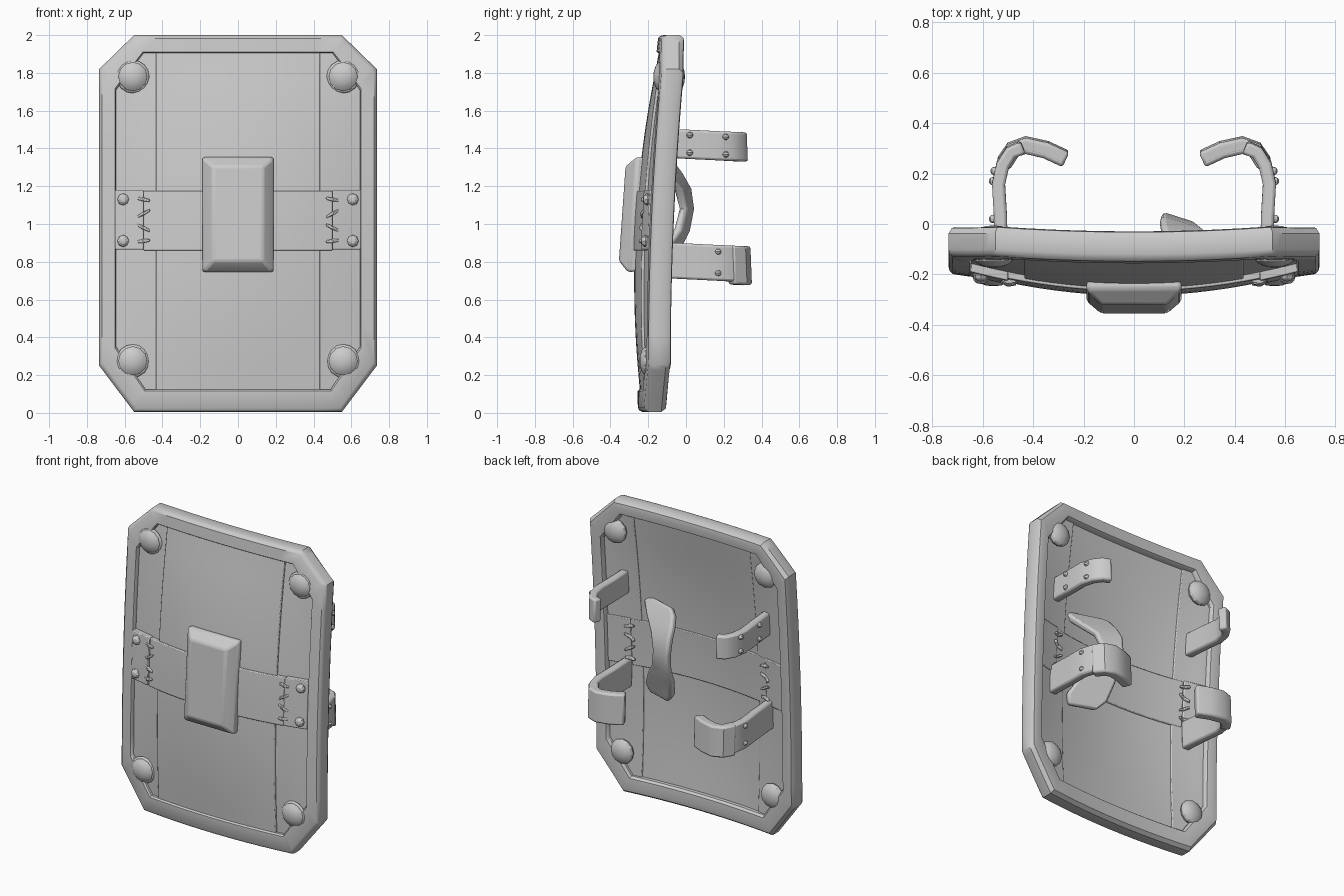
import bpy, bmesh, math
from mathutils import Vector, Matrix

if "Cube" in bpy.data.objects:
    bpy.data.objects.remove(bpy.data.objects["Cube"])


def surf(x, z, d):
    """Curved shield: back surface of the rim at (x, z), moved forward by d."""
    base = -0.078 + 0.086 * ((z - 0.3) / 1.7) ** 2
    bow = (0.062 - 0.013 * z) * (1 - (x / 0.735) ** 2)
    return Vector((x, base - bow - d, z))


def plate(x, z, d):
    """Bulging field inside the rim; d is measured forward from its front."""
    bulge = 0.05 * max(0, 1 - (x / 0.65) ** 2) * max(0, 1 - ((z - 1) / 0.9) ** 2)
    return surf(x, z, 0.094 + bulge + d)


def finish(name, bm, bevel=0.0, angle=35):
    bmesh.ops.recalc_face_normals(bm, faces=bm.faces)
    me = bpy.data.meshes.new(name)
    bm.to_mesh(me)
    bm.free()
    ob = bpy.data.objects.new(name, me)
    bpy.context.collection.objects.link(ob)
    if bevel:
        mod = ob.modifiers.new("bevel", "BEVEL")
        mod.width, mod.segments, mod.limit_method = bevel, 2, "ANGLE"
        mod.angle_limit = math.radians(40)
    bpy.ops.object.select_all(action="DESELECT")
    ob.select_set(True)
    bpy.context.view_layer.objects.active = ob
    bpy.ops.object.shade_smooth_by_angle(angle=math.radians(angle))
    return ob


def loft(name, rings, closed=False, bevel=0.0):
    bm = bmesh.new()
    vs = [[bm.verts.new(p) for p in r] for r in rings]
    n, m = len(vs), len(vs[0])
    for i in range(n if closed else n - 1):
        a, b = vs[i], vs[(i + 1) % n]
        for j in range(m):
            k = (j + 1) % m
            bm.faces.new((a[j], a[k], b[k], b[j]))
    if not closed:
        bm.faces.new(vs[0])
        bm.faces.new(vs[-1])
    return finish(name, bm, bevel)


def ribbon(name, path, wdir, widths, thick, bevel=0.012):
    """Flat strap swept along a path."""
    pts, wdir, rings = [Vector(p) for p in path], Vector(wdir).normalized(), []
    for i, p in enumerate(pts):
        t = pts[min(i + 1, len(pts) - 1)] - pts[max(i - 1, 0)]
        nrm = t.cross(wdir).normalized() * thick / 2
        w = wdir * widths[i] / 2
        rings.append([p + w + nrm, p - w + nrm, p - w - nrm, p + w - nrm])
    return loft(name, rings, bevel=bevel)


def domes(name, places, scale, seg=12, rings=8, angle=20):
    bm = bmesh.new()
    for p in places:
        bmesh.ops.create_uvsphere(bm, u_segments=seg, v_segments=rings, radius=1,
            matrix=Matrix.Translation(p) @ Matrix.Diagonal((*scale, 1)) @ Matrix.Rotation(math.pi / 2, 4, "X"))
    return finish(name, bm, angle=angle)


def outline(half, n=10):
    """Octagon from its right half (bottom to top), each edge divided."""
    pts = half + [(-x, z) for x, z in reversed(half)]
    out = []
    for (x0, z0), (x1, z1) in zip(pts, pts[1:] + pts[:1]):
        out += [(x0 + (x1 - x0) * i / n, z0 + (z1 - z0) * i / n) for i in range(n)]
    return out


# Rim
outer = outline([(0.55, 0.005), (0.735, 0.25), (0.735, 1.82), (0.55, 2.0)])
inner = outline([(0.49, 0.125), (0.645, 0.35), (0.645, 1.71), (0.5, 1.905)])
section = [(0.0, 0.028), (0.0, 0.092), (0.05, 0.108), (0.18, 0.118), (0.93, 0.118), (1.0, 0.108),
           (1.0, 0.015), (0.9, 0.0), (0.4, -0.003), (0.15, 0.003)]
loft("rim", [[surf(a[0] + (b[0] - a[0]) * t, a[1] + (b[1] - a[1]) * t, d) for t, d in section]
             for a, b in zip(outer, inner)], closed=True)


# Field plates: a centre plate and two side plates
def field(name, x0, x1, front, back, lo=0.08, hi=1.94, clip=True, nx=10, nz=18, bevel=0.005):
    rings = []
    for i in range(nx + 1):
        x = x0 + (x1 - x0) * i / nx
        c = max(0, abs(x) - 0.52) if clip else 0
        a, b = lo + 1.2 * c, hi - c
        zs = [a + (b - a) * k / nz for k in range(nz + 1)]
        rings.append([plate(x, z, front) for z in zs] + [plate(x, z, back) for z in reversed(zs)])
    return loft(name, rings, bevel=bevel)


field("centre_plate", -0.435, 0.435, 0.01, -0.058, nx=16)
for s, side in ((1, "right"), (-1, "left")):
    field(side + "_plate", s * 0.43, s * 0.68, -0.004, -0.066, nx=6)
    # End patch of the cross band
    field(side + "_band_patch", s * 0.5, s * 0.65, 0.03, -0.075, 0.865, 1.18, False, 4, 4)
field("cross_band", -0.5, 0.5, 0.022, -0.068, 0.86, 1.175, False, 16, 4)

# Corner bolts, front and back
corners = [(s * 0.557, z) for s in (1, -1) for z in (0.275, 1.78)]
domes("corner_bolt_flanges", [surf(x, z, 0.102) for x, z in corners], (0.088, 0.022, 0.088), 16)
domes("corner_bolts", [surf(x, z, 0.102) for x, z in corners], (0.08, 0.042, 0.08), 12, 8)
domes("corner_bolts_back", [surf(x, z, 0.018) for x, z in corners], (0.082, 0.042, 0.082), 12, 8)

# Band rivets
domes("band_rivets", [plate(s * 0.607, z, 0.03) for s in (1, -1) for z in (0.91, 1.13)],
      (0.032, 0.025, 0.032), 8, 6)

# Stitches across the patch seams
for s, side in ((1, "right"), (-1, "left")):
    for d, face in ((0.032, "front"), (-0.076, "back")):
        for i, z in enumerate((0.91, 0.98, 1.055, 1.13)):
            tilt = (0.004, -0.016, 0.018, -0.006)[i]
            path = [plate(s * 0.5 + u * 0.032, z + u * tilt, d - 0.012 * abs(u)) for u in (-1, 0, 1)]
            ribbon(f"{side}_{face}_stitch_{i}", path, (0, 0, 1), [0.014, 0.02, 0.014], 0.018, 0.004)


# Centre block with chamfered, sloping front
def rect(hx, z0, z1, y):
    return [(x, y + 0.07 * (z - 1.05), z) for x, z in ((-hx, z0), (hx, z0), (hx, z1), (-hx, z1))]


loft("centre_block", [rect(0.185, 0.75, 1.35, -0.24), rect(0.19, 0.745, 1.355, -0.28),
                      rect(0.178, 0.755, 1.342, -0.295), rect(0.132, 0.805, 1.305, -0.338)], bevel=0.012)

# Arm straps behind the shield: short upper ones, long curling lower ones
for s, side in ((1, "right"), (-1, "left")):
    for label, z, h, start in (("upper", 1.425, 0.155, -0.12), ("lower", 0.805, 0.19, -0.15)):
        xy = [(0.525, start), (0.53, 0.04), (0.537, 0.16), (0.52, 0.235)]
        if label == "upper":
            xy += [(0.488, 0.285), (0.44, 0.305)]
        else:
            xy += [(0.48, 0.295), (0.43, 0.313), (0.35, 0.295), (0.27, 0.258)]
        path = [(s * x, y, z - 0.05 * (y + 0.05)) for x, y in xy]
        ribbon(f"{side}_{label}_strap", path, (0, -0.04, 1), [h] * len(path), 0.052)
        if label == "lower":
            # Wider end cap on the lower strap
            cap = [(x, y, zz - 0.008) for x, y, zz in path[3:]]
            ribbon(f"{side}_lower_strap_cap", cap, (0, -0.04, 1), [0.205] * len(cap), 0.064)
        ys = (0.02, 0.21) if label == "upper" else (0.17,)
        domes(f"{side}_{label}_strap_rivets",
              [Vector((s * (0.556 if y < 0.2 else 0.55), y, z - 0.05 * y + k * h * 0.3)) for y in ys for k in (1, -1)],
              (0.02, 0.017, 0.017), 8, 6)

# Hand grip behind the field, bowed out and twisted, with flared ends
arc = [(0.28, -0.14, 1.34), (0.27, -0.115, 1.31), (0.235, -0.07, 1.255), (0.19, -0.015, 1.18),
       (0.175, 0.005, 1.08), (0.195, -0.02, 0.97), (0.235, -0.075, 0.88), (0.275, -0.12, 0.77),
       (0.29, -0.15, 0.71)]
ribbon("hand_grip", arc, (1, -0.32, 0),
       [0.22, 0.29, 0.26, 0.18, 0.14, 0.16, 0.23, 0.26, 0.18], 0.045, 0.015)
